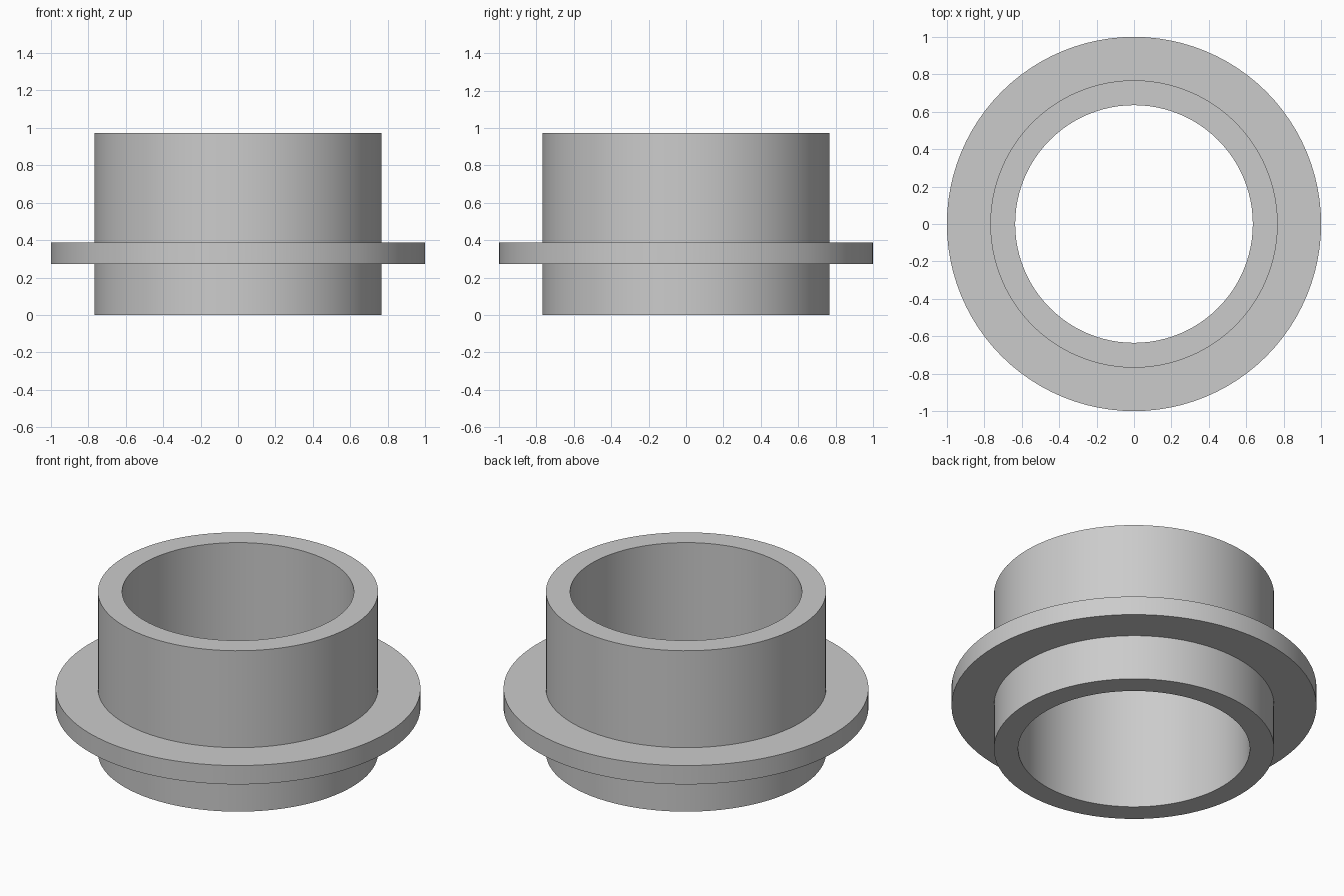
import bpy
import bmesh
import math
from mathutils import Matrix, Vector

if "Cube" in bpy.data.objects:
    bpy.data.objects.remove(bpy.data.objects["Cube"], do_unlink=True)

# Plain grey material
grey = bpy.data.materials.new("plain_grey")
grey.use_nodes = True
colour = (0.6, 0.6, 0.6, 1.0)
grey.diffuse_color = colour
grey.node_tree.nodes["Principled BSDF"].inputs["Base Color"].default_value = colour

SEGMENTS = 96
BORE, WALL, FLANGE = 0.635, 0.768, 1.0
HEIGHT, FLANGE_LOW, FLANGE_HIGH = 0.973, 0.273, 0.387


def lathe(name, profile):
    """Turn a closed (radius, height) profile around the z axis."""
    bm = bmesh.new()
    verts = [bm.verts.new((r, 0, z)) for r, z in profile]
    edges = [bm.edges.new((verts[i - 1], verts[i])) for i in range(len(verts))]
    bmesh.ops.spin(bm, geom=verts + edges, cent=(0, 0, 0), axis=(0, 0, 1),
                   angle=math.tau, steps=SEGMENTS, use_merge=True)
    bmesh.ops.remove_doubles(bm, verts=bm.verts, dist=0.0001)
    bmesh.ops.recalc_face_normals(bm, faces=bm.faces)
    mesh = bpy.data.meshes.new(name)
    bm.to_mesh(mesh)
    bm.free()
    mesh.materials.append(grey)
    obj = bpy.data.objects.new(name, mesh)
    bpy.context.collection.objects.link(obj)
    bpy.ops.object.select_all(action="DESELECT")
    obj.select_set(True)
    bpy.context.view_layer.objects.active = obj
    bpy.ops.object.shade_smooth_by_angle(angle=math.radians(30))
    return obj


# Hollow sleeve with its collar, turned as one solid
lathe("flanged_sleeve", [
    (BORE, 0), (WALL, 0),
    (WALL, FLANGE_LOW), (FLANGE, FLANGE_LOW),
    (FLANGE, FLANGE_HIGH), (WALL, FLANGE_HIGH),
    (WALL, HEIGHT), (BORE, HEIGHT),
])
